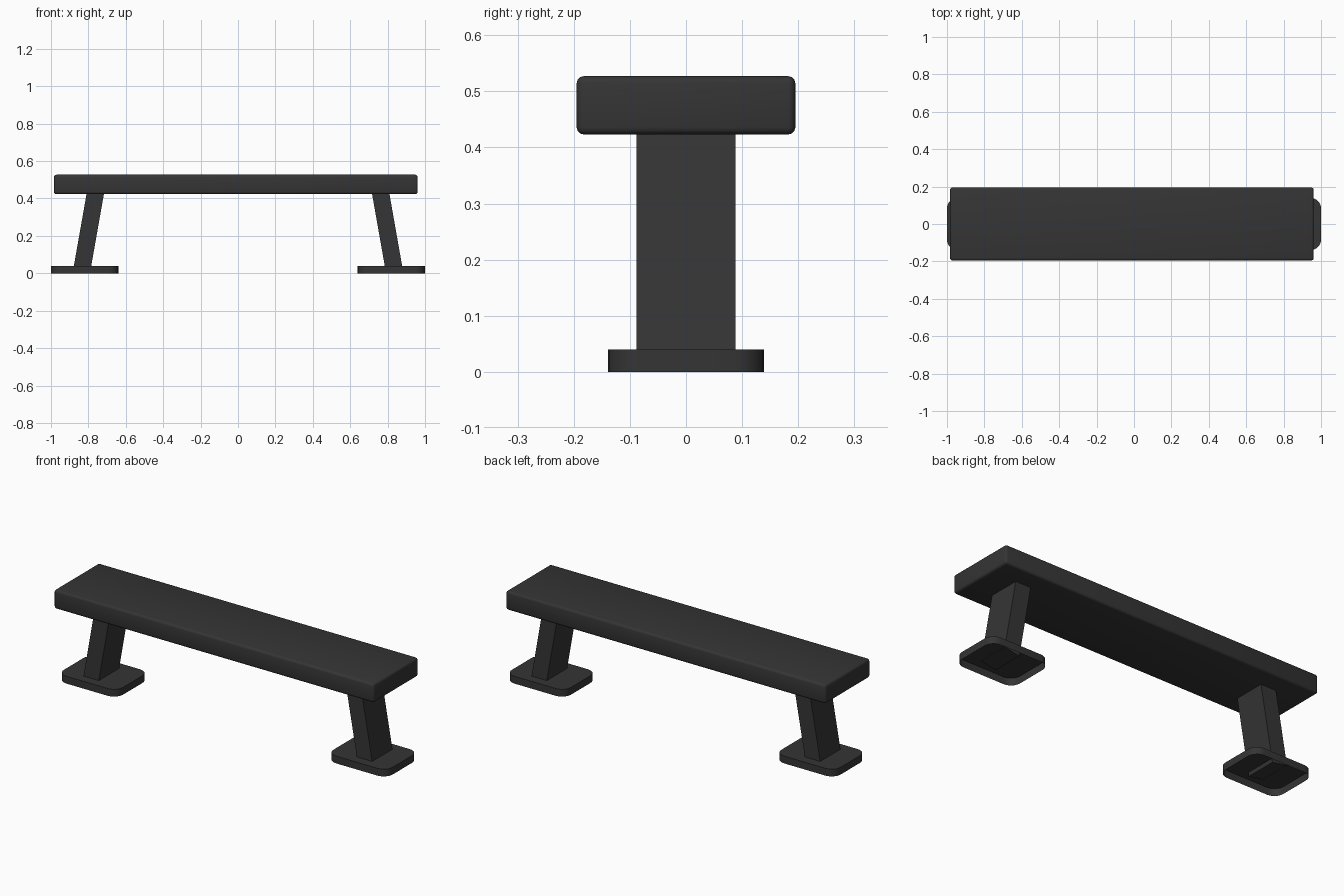
import bpy, bmesh, math
from mathutils import Vector

if "Cube" in bpy.data.objects:
    bpy.data.objects.remove(bpy.data.objects["Cube"])

mat = bpy.data.materials.new("charcoal")
mat.diffuse_color = (0.035, 0.035, 0.035, 1)
mat.use_nodes = True
mat.node_tree.nodes["Principled BSDF"].inputs["Base Color"].default_value = mat.diffuse_color


def box(name, size, loc):
    """Axis-aligned box as a bmesh, finished by finish()."""
    bm = bmesh.new()
    bmesh.ops.create_cube(bm, size=1)
    bmesh.ops.scale(bm, vec=Vector(size), verts=bm.verts)
    bmesh.ops.translate(bm, vec=Vector(loc), verts=bm.verts)
    return bm


def finish(bm, name):
    me = bpy.data.meshes.new(name)
    bm.normal_update()
    bm.to_mesh(me)
    bm.free()
    me.materials.append(mat)
    ob = bpy.data.objects.new(name, me)
    bpy.context.collection.objects.link(ob)
    bpy.ops.object.select_all(action='DESELECT')
    bpy.context.view_layer.objects.active = ob
    ob.select_set(True)
    bpy.ops.object.shade_smooth_by_angle(angle=math.radians(35))
    return ob


# Seat plank with softened edges
bm = box("seat", (1.945, 0.39, 0.104), (-0.0115, 0, 0.475))
bmesh.ops.bevel(bm, geom=bm.edges[:], offset=0.013, segments=3,
                profile=0.5, affect='EDGES')
finish(bm, "seat")

for side, word in ((-1, "left"), (1, "right")):
    # Foot: rounded plate, hollow and open underneath
    bm = box("foot", (0.36, 0.278, 0.04), (side * 0.82, 0, 0.02))
    upright = [e for e in bm.edges
               if abs(e.verts[0].co.z - e.verts[1].co.z) > 0.03]
    bmesh.ops.bevel(bm, geom=upright, offset=0.055, segments=6,
                    profile=0.5, affect='EDGES')
    bm.normal_update()
    under = [f for f in bm.faces if f.normal.z < -0.9]
    bmesh.ops.delete(bm, geom=under, context='FACES_ONLY')
    finish(bm, word + "_foot")

    # Leg: leaning post, lower end cut square to its axis
    bm = box("leg", (0.093, 0.176, 1), (0, 0, 0))
    slope = math.tan(math.radians(10))
    for v in bm.verts:
        dx = v.co.x
        z = 0.43 if v.co.z > 0 else 0.028 + dx * side * slope
        v.co.z = z
        v.co.x = side * (0.831 - (z - 0.04) * slope) + dx
    finish(bm, word + "_leg")
